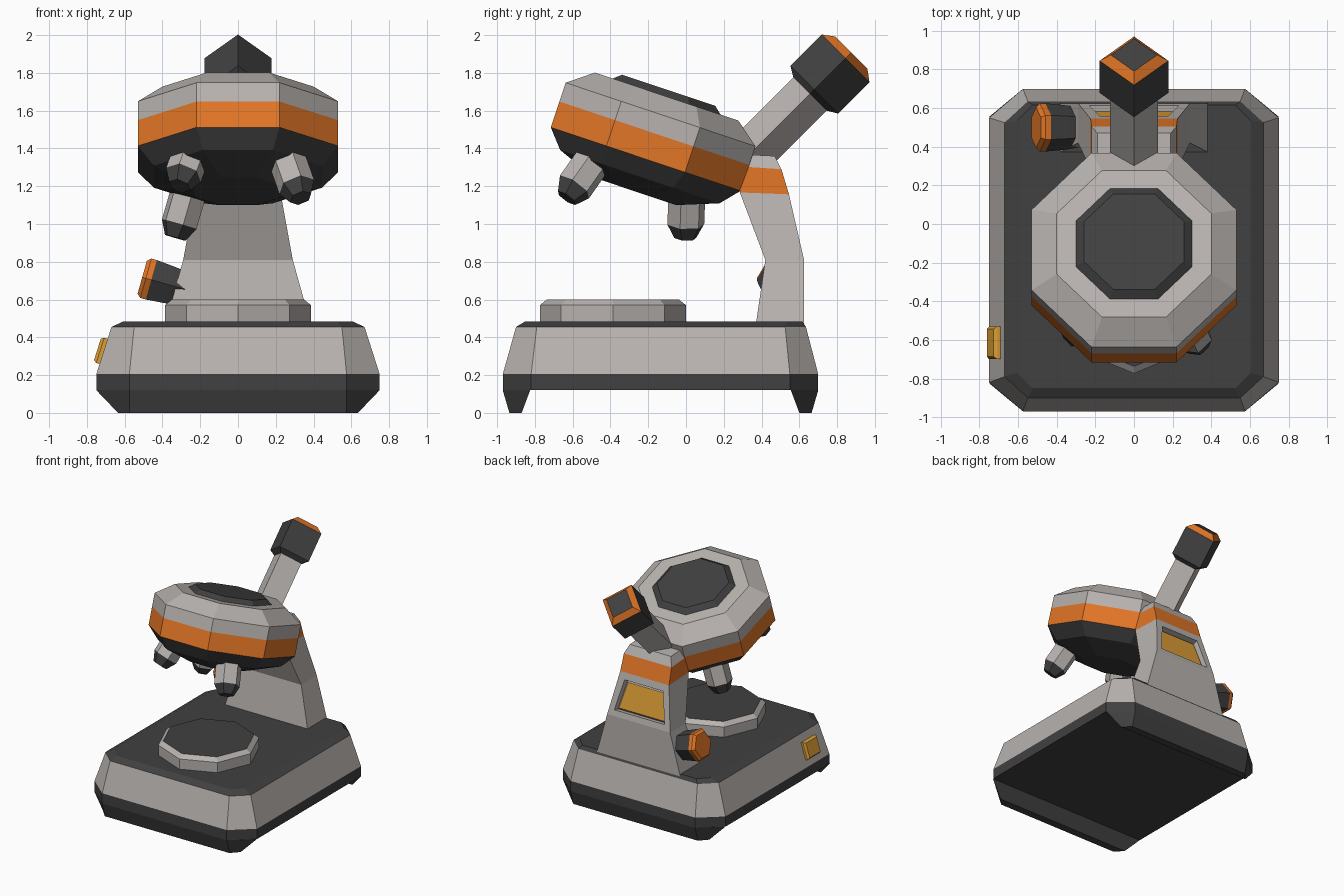
import bpy, bmesh
from math import cos, sin, pi, radians
from mathutils import Matrix, Vector

cube = bpy.data.objects.get("Cube")
if cube:
    bpy.data.objects.remove(cube, do_unlink=True)


def material(name, rgb):
    m = bpy.data.materials.new(name)
    m.use_nodes = True
    m.diffuse_color = (*rgb, 1)
    m.node_tree.nodes["Principled BSDF"].inputs["Base Color"].default_value = (*rgb, 1)
    return m


MATS = [material("light grey", (0.48, 0.45, 0.43)),
        material("charcoal", (0.052, 0.052, 0.052)),
        material("orange", (0.76, 0.18, 0.02)),
        material("amber", (0.72, 0.34, 0.035))]
LIGHT, DARK, ORANGE, AMBER = range(4)


def loft(name, rings, bands, caps, matrix=Matrix(), edit=None):
    """Skin a stack of rings; one colour per band and per end cap (start, end)."""
    bm = bmesh.new()
    rows = [[bm.verts.new(p) for p in ring] for ring in rings]
    n = len(rows[0])
    for a, b, colour in zip(rows, rows[1:], bands):
        for i in range(n):
            j = (i + 1) % n
            bm.faces.new((a[i], a[j], b[j], b[i])).material_index = colour
    bm.faces.new(rows[0]).material_index = caps[0]
    bm.faces.new(rows[-1]).material_index = caps[1]
    bmesh.ops.recalc_face_normals(bm, faces=bm.faces)
    if edit:
        edit(bm)
    mesh = bpy.data.meshes.new(name)
    bm.to_mesh(mesh)
    bm.free()
    for m in MATS:
        mesh.materials.append(m)
    obj = bpy.data.objects.new(name, mesh)
    obj.matrix_world = matrix
    bpy.context.collection.objects.link(obj)
    return obj


def ring(n, r, z, phase=0.0):
    return [(r * cos(2 * pi * (i + phase) / n), r * sin(2 * pi * (i + phase) / n), z)
            for i in range(n)]


def turned(name, n, profile, bands, caps, matrix=Matrix(), phase=0.0):
    return loft(name, [ring(n, r, z, phase) for r, z in profile], bands, caps, matrix)


def rect(x, y0, y1, z, cx, cy):
    """Rectangle with cut corners."""
    return [(x, y0 + cy, z), (x, y1 - cy, z), (x - cx, y1, z), (cx - x, y1, z),
            (-x, y1 - cy, z), (-x, y0 + cy, z), (cx - x, y0, z), (x - cx, y0, z)]


def along(origin, direction):
    """Place local +z along a direction."""
    return Matrix.Translation(origin) @ Vector(direction).to_track_quat("Z", "Y").to_matrix().to_4x4()


# Base plinth
loft("base",
     [rect(.75, -.97, .70, .12, .175, .15), rect(.75, -.97, .70, .205, .175, .15),
      rect(.67, -.90, .635, .455, .12, .11), rect(.605, -.85, .615, .485, .08, .08)],
     [DARK, LIGHT, DARK], (DARK, DARK))

# Front and rear skids, mirrored about the middle of the base
skid_top = [(-.75, -.825), (-.575, -.97), (.575, -.97), (.75, -.825)]
skid_foot = [(-.635, -.87), (-.575, -.935), (.575, -.935), (.635, -.87)]
for name, flip in (("front_skid", False), ("rear_skid", True)):
    rings = [[(x, -.27 - y if flip else y, z) for x, y in pts]
             for pts, z in ((skid_foot, 0), (skid_top, .12))]
    loft(name, rings, [DARK], (DARK, DARK))

# Specimen stage
turned("stage", 8, [(.387, .48), (.387, .57), (.35, .60)], [LIGHT, LIGHT],
       (DARK, DARK), Matrix.Translation((0, -.387, 0)))


# Rear arm with a recessed panel in its back
def panel(bm):
    back = max((f for f in bm.faces if .9 < f.calc_center_median().z < 1.1),
               key=lambda f: f.normal.y)
    bmesh.ops.inset_region(bm, faces=[back], thickness=.075)
    bmesh.ops.inset_region(bm, faces=[back], thickness=.004, depth=-.045)
    bmesh.ops.inset_region(bm, faces=[back], thickness=.022, depth=.015)
    back.material_index = AMBER


def arm_ring(x, front, back):
    return [(x, *front), (x, *back), (-x, *back), (-x, *front)]


loft("arm",
     [arm_ring(.385, (.37, .47), (.625, .47)),
      arm_ring(.29, (.42, .81), (.625, .81)),
      arm_ring(.225, (.285, 1.167), (.545, 1.157)),
      arm_ring(.22, (.28, 1.305), (.505, 1.29)),
      arm_ring(.19, (.27, 1.37), (.47, 1.36))],
     [LIGHT, LIGHT, ORANGE, LIGHT], (LIGHT, LIGHT), edit=panel)

# Tilted head: eight-sided drum, sizes given as half-widths across flats
head = Matrix.Translation((0, -.596, .2)) @ Matrix.Rotation(radians(-18.5), 4, "X")
flat = 1 / cos(pi / 8)


def drum(name, profile, bands, caps):
    turned(name, 8, [(a * flat, z) for a, z in profile], bands, caps, head, .5)


drum("head",
     [(.23, 1.026), (.445, 1.108), (.53, 1.206), (.53, 1.35), (.53, 1.455), (.40, 1.555)],
     [DARK, DARK, ORANGE, LIGHT, LIGHT], (DARK, LIGHT))
drum("head_top_plate", [(.307, 1.55), (.26, 1.59)], [DARK], (DARK, DARK))

# Three objective lenses splayed out from under the head
for name, sx, sy, length in (("rear_lens", -1, 1, .35), ("left_lens", 1, -1, .35),
                             ("right_lens", -1, -1, .27)):
    place = head @ along((sx * .235, sy * .235, 1.2), (sx * .3, sy * .3, -1))
    turned(name, 6, [(.1, 0), (.1, length - .075), (.06, length)],
           [LIGHT, DARK], (LIGHT, DARK), place)

# Eyepiece tube and cap: square sections turned on edge, leaning back
tube = Matrix.Translation((0, -.516, .516)) @ Matrix.Rotation(radians(-45), 4, "X")
turned("eyepiece_tube", 4, [(.125, 1.15), (.125, 1.7)], [LIGHT], (LIGHT, LIGHT), tube)
turned("eyepiece", 4, [(.123, 1.657), (.178, 1.69), (.178, 1.925), (.12, 1.968)],
       [DARK, DARK, ORANGE], (DARK, DARK), tube)

# Focus knob on the arm's right side
turned("focus_knob", 6, [(.10, -.04), (.115, .06), (.125, .165), (.125, .195), (.105, .215)],
       [DARK, DARK, ORANGE, ORANGE], (DARK, ORANGE),
       along((-.30, .50, .66), (-.96, 0, .27)))

# Power button set into the base's right slope
button = Matrix.Translation((-.71, -.615, .325)) @ Matrix.Rotation(radians(-72.5), 4, "Y")
loft("power_button",
     [[(sx * x, sy * y, z) for sx, sy in ((1, 1), (-1, 1), (-1, -1), (1, -1))]
      for x, y, z in ((.07, .085, -.03), (.07, .085, .02), (.06, .072, .036))],
     [AMBER, AMBER], (AMBER, AMBER), button)
